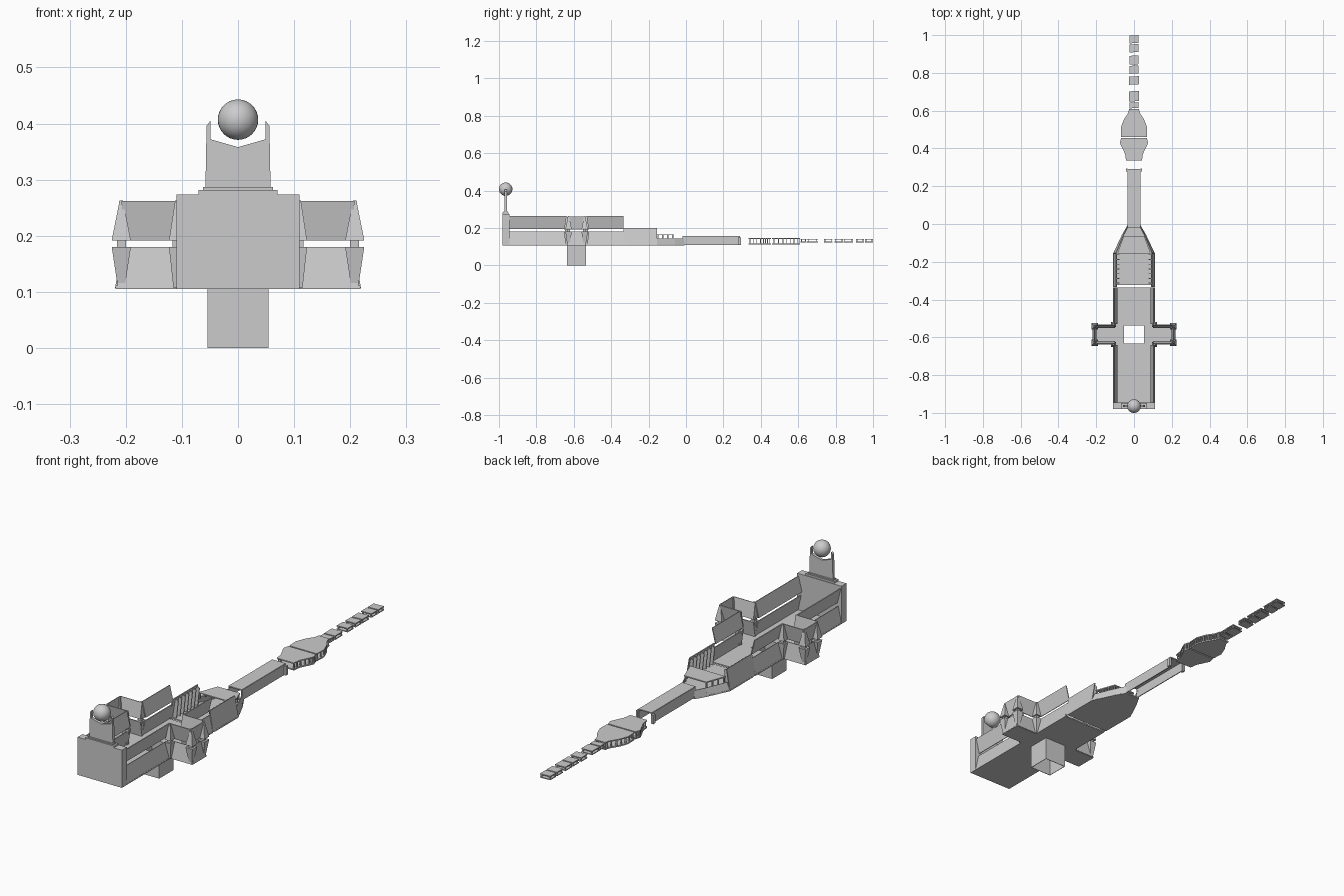
import bpy, bmesh, math

if "Cube" in bpy.data.objects:
    bpy.data.objects.remove(bpy.data.objects["Cube"])

def make(name, verts, faces, thick=0, mirror=True):
    me = bpy.data.meshes.new(name)
    me.from_pydata(verts, [], faces)
    bm = bmesh.new()
    bm.from_mesh(me)
    bmesh.ops.recalc_face_normals(bm, faces=bm.faces)
    bm.to_mesh(me)
    bm.free()
    ob = bpy.data.objects.new(name, me)
    bpy.context.collection.objects.link(ob)
    if thick:
        m = ob.modifiers.new("thickness", 'SOLIDIFY')
        m.thickness = thick
        m.offset = 0
    if mirror:
        ob.modifiers.new("mirror", 'MIRROR')
    return ob

def panel(name, a, b, c, d, thick=0.004):
    return make(name, [a, b, c, d], [(0, 1, 2, 3)], thick)

def prism(name, pts, lo, hi, axis='z', mirror=False):
    f = (lambda p, h: (p[0], p[1], h)) if axis == 'z' else (lambda p, h: (p[0], h, p[1]))
    n = len(pts)
    verts = [f(p, lo) for p in pts] + [f(p, hi) for p in pts]
    faces = [tuple(range(n)), tuple(range(n, 2 * n))]
    faces += [(i, (i + 1) % n, n + (i + 1) % n, n + i) for i in range(n)]
    return make(name, verts, faces, 0, mirror)

def box(name, x0, x1, y0, y1, z0, z1, mirror=False):
    return prism(name, [(x0, y0), (x1, y0), (x1, y1), (x0, y1)], z0, z1, 'z', mirror)

def sym(half):
    return half + [(-x, y) for x, y in reversed(half)]

def spike(name, x, y, z0, r0, z1, r1):
    v = [(x + sx * r, y + sy * r, z) for z, r in ((z0, r0), (z1, r1))
         for sx, sy in ((-1, -1), (1, -1), (1, 1), (-1, 1))]
    f = [(0, 1, 2, 3), (4, 5, 6, 7)] + [(i, (i + 1) % 4, 4 + (i + 1) % 4, 4 + i) for i in range(4)]
    return make(name, v, f)

CY = -0.585   # centre of the cross arms
F0, F1 = 0.105, 0.111

# main floor, split around the square shaft
box("floor_front", -.11, .11, -.95, -.635, F0, F1)
box("floor_rear", -.11, .11, -.535, -.335, F0, F1)
box("arm_floor", .052, .218, -.635, -.535, F0, F1, True)

# open shaft below the floor
s = .05
shaft = [(-.053, CY - s), (.053, CY - s), (.053, CY + s), (-.053, CY + s)]
make("shaft", [(x, y, z) for z in (0.0, F1) for x, y in shaft],
     [(i, (i + 1) % 4, 4 + (i + 1) % 4, 4 + i) for i in range(4)], 0.003, False)

# tilted hull walls on each side of the arms
for nm, y0, y1 in (("front", -.945, -.64), ("rear", -.53, -.335)):
    panel("lower_wall_" + nm, (.108, y0, .108), (.108, y1, .108), (.092, y1, .18), (.092, y0, .18))
    panel("upper_wall_" + nm, (.088, y0, .195), (.088, y1, .195), (.105, y1, .263), (.105, y0, .263))

# arm walls and end walls
for s in (-1, 1):
    lo, hi = CY + s * .05, CY + s * .037
    panel("arm_lower_wall", (.1, lo, .107), (.215, lo, .107), (.205, hi, .18), (.1, hi, .18))
    panel("arm_upper_wall", (.1, hi, .192), (.2, hi, .192), (.208, lo, .262), (.1, lo, .262))
panel("end_lower_wall", (.217, -.63, .107), (.217, -.54, .107), (.205, -.54, .18), (.205, -.63, .18))
panel("end_upper_wall", (.2, -.63, .192), (.2, -.54, .192), (.21, -.54, .262), (.21, -.63, .262))

# double pyramid corner posts
for s in (-1, 1):
    for nm, x, y, r in (("outer_post", .208, CY + s * .043, .017), ("inner_post", .109, CY + s * .053, .014)):
        spike(nm + "_lower", x, y, .107, .006, .18, r)
        spike(nm + "_upper", x, y, .192, r, .263, .003)
        box(nm + "_core", x - .008, x + .008, y - .008, y + .008, .178, .194, True)

# front block with stepped plinth and ball holder
box("front_block", -.11, .11, -.98, -.945, F0, .274)
box("plinth_step_low", -.07, .07, -.98, -.948, .274, .282)
box("plinth_step_high", -.062, .062, -.975, -.953, .282, .287)
prism("ball_holder", sym([(.058, .287), (.056, .396), (.049, .405), (.049, .372), (.0001, .358)]),
      -.970, -.958, 'y')
bpy.ops.mesh.primitive_uv_sphere_add(segments=32, ring_count=16, radius=.036, location=(0, -.964, .407))
bpy.context.object.name = "ball"
bpy.ops.object.shade_smooth()

# rear bay and tapered nose
prism("bay_floor", sym([(.11, -.322), (.11, -.155), (.065, -.06), (.036, -.01)]), F0, F1)
panel("bay_wall", (.108, -.334, .107), (.108, -.155, .107), (.092, -.155, .2), (.092, -.334, .2))
for i in range(7):
    y = -.315 + i * .025
    prism("bay_rib", [(.104, .11), (.085, .11), (.076, .19), (.09, .197)], y, y + .004, 'y', True)
nose = [(.108, -.155), (.063, -.06), (.034, -.01)]
for (x0, y0), (x1, y1) in zip(nose, nose[1:]):
    panel("nose_wall", (x0, y0, .107), (x1, y1, .107), (x1 * .88, y1, .142), (x0 * .88, y0, .142))

# raised table on posts in the nose
prism("table_top", sym([(.088, -.155), (.055, -.065)]), .161, .166)
for i in range(4):
    t = i / 3
    x, y = .083 - .031 * t, -.151 + .08 * t
    box("table_post", x - .003, x + .003, y - .003, y + .003, .138, .162, True)

# covered corridor, open underneath
box("corridor_roof", -.033, .033, -.02, .29, .153, .158)
box("corridor_wall", .03, .034, -.02, .29, .11, .156, True)
box("corridor_collar", .034, .043, .278, .294, .11, .15, True)

# flat double-decked saucer in two halves
front = [(.042, .335), (.047, .37), (.066, .41), (.075, .43), (.068, .455)]
rear = [(.068, .461), (.07, .51), (.055, .55), (.03, .59), (.026, .61)]
for nm, half in (("front", front), ("rear", rear)):
    prism("saucer_deck_" + nm, sym(half), .140, .145)
    prism("saucer_base_" + nm, sym(half), .111, .117)
    for (x0, y0), (x1, y1) in zip(half, half[1:]):
        for t in (.15, .65):
            x, y = x0 + (x1 - x0) * t - .005, y0 + (y1 - y0) * t
            box("saucer_rib", x - .003, x + .003, y, y + .004, .116, .141, True)

# broken tail of thin double plates
for y0, y1, w in ((.612, .645, .025), (.648, .705, .026), (.737, .783, .026),
                  (.795, .84, .025), (.843, .893, .025), (.908, .953, .025), (.956, 1.0, .025)):
    prism("tail_deck", [(-w, y0), (w, y0 + .003), (w, y1), (-w, y1 - .003)], .137, .141)
    prism("tail_base", [(-w, y0), (w, y0 + .003), (w, y1), (-w, y1 - .003)], .123, .127)
    for y in (y0 + .004, y1 - .008):
        box("tail_rib", w - .007, w - .001, y, y + .004, .126, .138, True)
